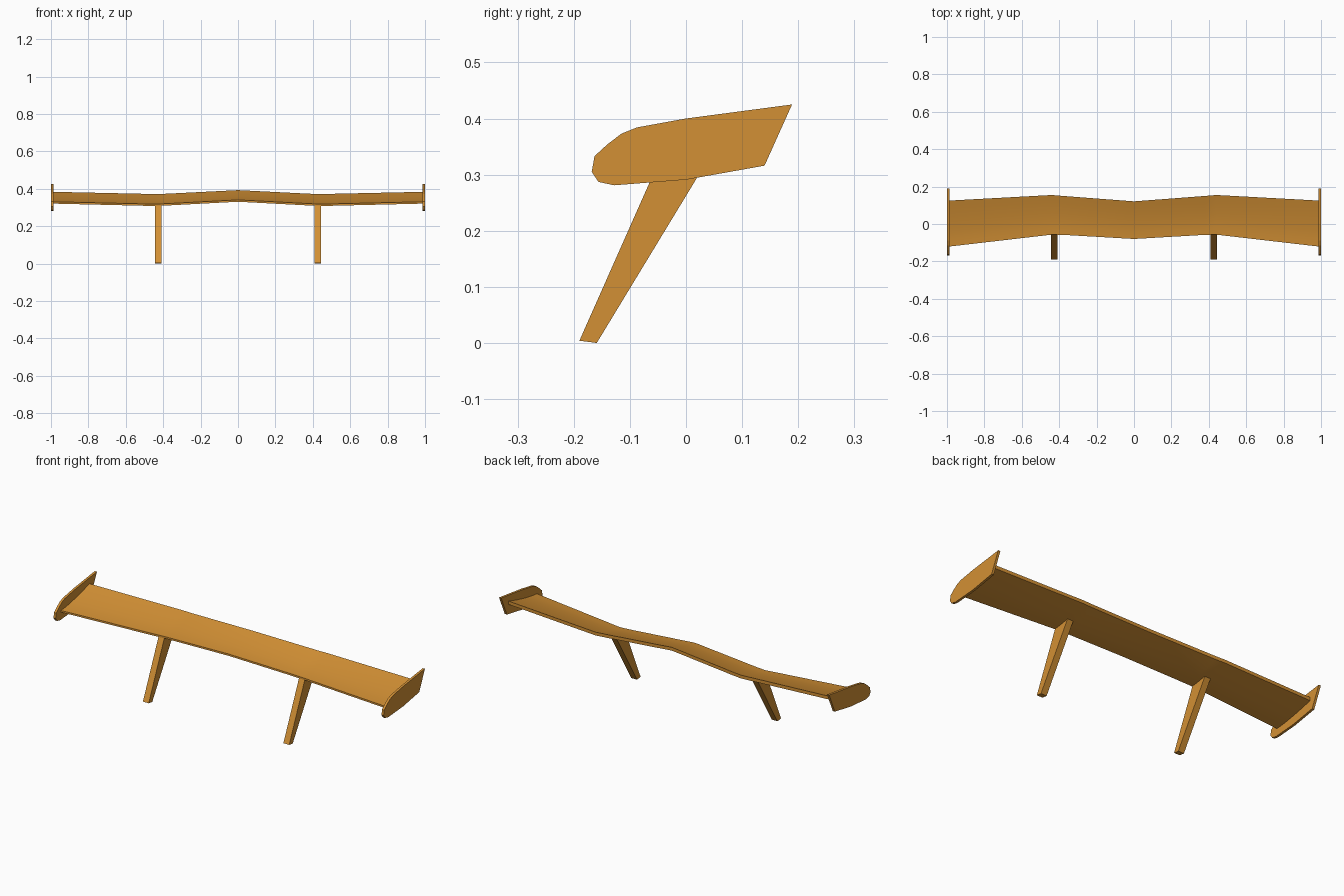
import bpy, bmesh

if "Cube" in bpy.data.objects:
    bpy.data.objects.remove(bpy.data.objects["Cube"])

paint = bpy.data.materials.new("orange_paint")
paint.diffuse_color = (0.65, 0.28, 0.035, 1)
paint.use_nodes = True
paint.node_tree.nodes["Principled BSDF"].inputs["Base Color"].default_value = paint.diffuse_color


def loft(name, sections, cap_start=True, smooth=False):
    """Skin matching rings of points, then mirror the part across x = 0."""
    bm = bmesh.new()
    rings = [[bm.verts.new(p) for p in s] for s in sections]
    n = len(rings[0])
    for a, b in zip(rings, rings[1:]):
        for i in range(n):
            j = (i + 1) % n
            bm.faces.new((a[i], a[j], b[j], b[i]))
    if cap_start:
        bm.faces.new(rings[0][::-1])
    bm.faces.new(rings[-1])
    bmesh.ops.recalc_face_normals(bm, faces=bm.faces)
    mesh = bpy.data.meshes.new(name)
    bm.to_mesh(mesh)
    bm.free()
    mesh.materials.append(paint)
    ob = bpy.data.objects.new(name, mesh)
    bpy.context.collection.objects.link(ob)
    bpy.ops.object.select_all(action='DESELECT')
    ob.select_set(True)
    bpy.context.view_layer.objects.active = ob
    # the open root of the wing may get inward normals: check against its tip cap
    tip = max(mesh.polygons, key=lambda p: p.center.x)
    if tip.normal.x < 0:
        mesh.flip_normals()
    if smooth:
        bpy.ops.object.shade_smooth_by_angle(angle=0.5)
    mod = ob.modifiers.new("mirror", 'MIRROR')
    mod.use_clip = True
    return ob


# Wing blade: thin upswept section, thicker at the trailing edge
def wing_section(x, y0, y1, z0, z1):
    steps = [i / 6 for i in range(7)]

    def row(lo, hi):
        return [(x, y0 + (y1 - y0) * t, lo + (hi - lo) * t ** 1.4) for t in steps]
    return row(z0 + 0.010, z1) + row(z0, z1 - 0.018)[::-1]


# x, leading y, trailing y, leading z, trailing z
stations = [
    (0.0, -0.080, 0.121, 0.331, 0.393),
    (0.38, -0.058, 0.150, 0.311, 0.374),
    (0.44, -0.057, 0.155, 0.308, 0.372),
    (0.992, -0.121, 0.125, 0.321, 0.384),
]
loft("wing_blade", [wing_section(*s) for s in stations], cap_start=False, smooth=True)

# End plates: rounded nose, raked tail
plate = [(-0.168, 0.305), (-0.163, 0.333), (-0.14, 0.354), (-0.115, 0.373),
         (-0.088, 0.384), (0.0, 0.400), (0.189, 0.425), (0.14, 0.316),
         (0.0, 0.291), (-0.128, 0.281), (-0.156, 0.287)]
loft("end_plates", [[(x, y, z) for y, z in plate] for x in (0.987, 1.0)])

# Support struts: raked legs that widen towards the wing
strut = [(-0.190, 0.004), (-0.159, 0.0), (0.037, 0.323), (-0.053, 0.313)]
loft("support_struts", [[(x, y, z) for y, z in strut] for x in (0.408, 0.443)])
